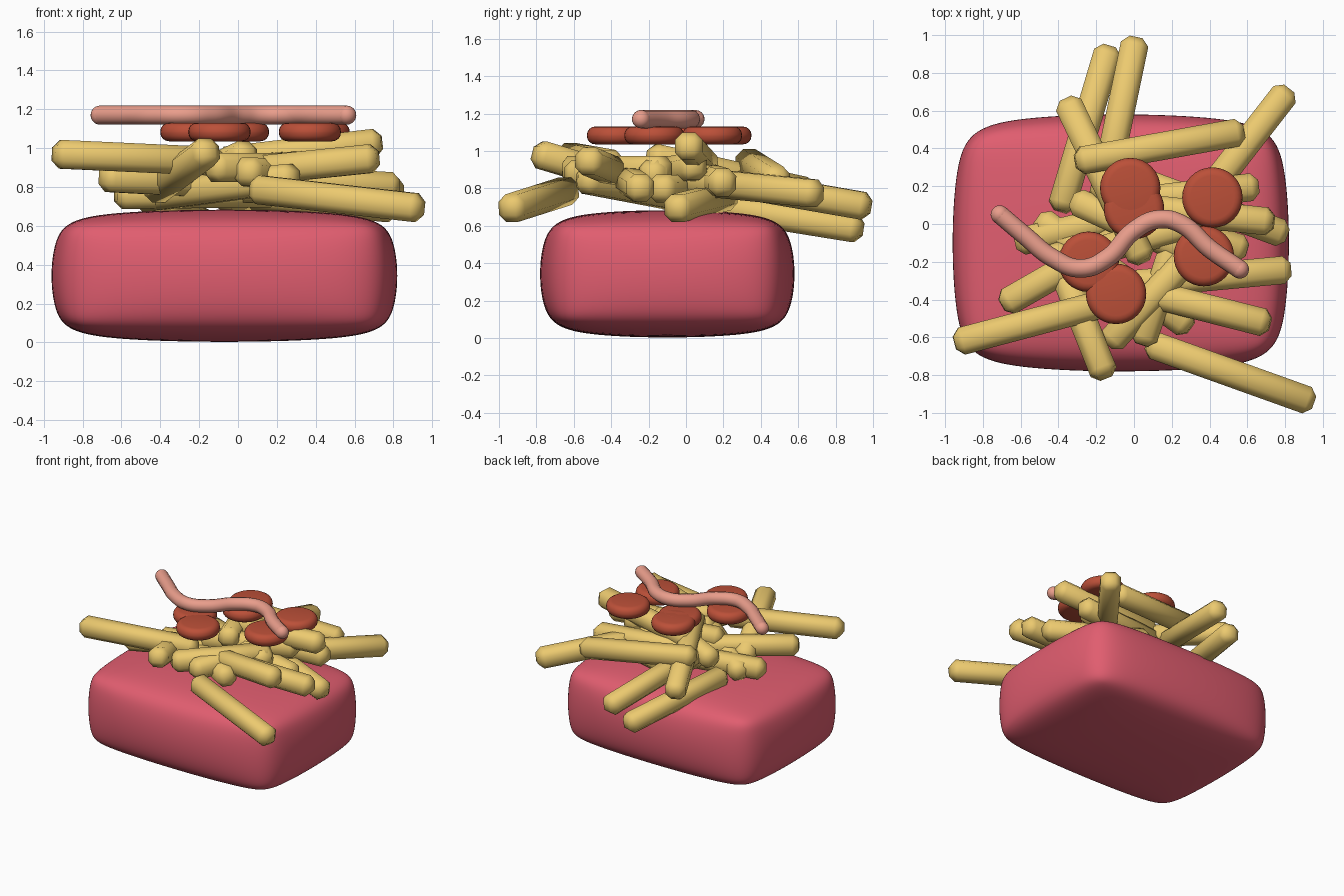
import bpy, bmesh
from mathutils import Vector

if "Cube" in bpy.data.objects:
    bpy.data.objects.remove(bpy.data.objects["Cube"])


def material(name, rgb):
    m = bpy.data.materials.new(name)
    m.diffuse_color = (*rgb, 1)
    m.use_nodes = True
    m.node_tree.nodes["Principled BSDF"].inputs["Base Color"].default_value = m.diffuse_color
    return m


RED = material("carton_red", (0.75, 0.11, 0.16))
YELLOW = material("fry_yellow", (0.84, 0.59, 0.16))
BROWN = material("slice_red", (0.50, 0.08, 0.04))
PINK = material("sauce_pink", (0.82, 0.34, 0.26))


def finish(bm, name, mat):
    mesh = bpy.data.meshes.new(name)
    bm.to_mesh(mesh)
    bm.free()
    ob = bpy.data.objects.new(name, mesh)
    bpy.context.collection.objects.link(ob)
    mesh.materials.append(mat)
    mesh.shade_smooth()
    return ob


def bevel(bm, width, segments, edges=None):
    bmesh.ops.bevel(bm, geom=edges or bm.edges[:], offset=width, segments=segments,
                    profile=0.5, affect='EDGES')


# Pillowy box base: chamfered cube, subdivided, flattened to its final size
size = Vector((1.78, 1.36, 0.68))
bm = bmesh.new()
bmesh.ops.create_cube(bm, size=1)
bmesh.ops.scale(bm, vec=(1.78, 1.36, 1.1), verts=bm.verts)
bevel(bm, 0.19, 1)
base = finish(bm, "base_box", RED)
base.location = (-0.07, -0.10, 0.343)
sub = base.modifiers.new("soften", 'SUBSURF')
sub.levels = sub.render_levels = 4
bpy.context.view_layer.update()
soft = base.evaluated_get(bpy.context.evaluated_depsgraph_get()).data
for i in range(3):
    extent = max(v.co[i] for v in soft.vertices) * 2
    base.scale[i] = size[i] / extent


# Fries: chamfered sticks between two end points
def fry(i, a, b, width=0.148):
    a, b = Vector(a), Vector(b)
    bm = bmesh.new()
    bmesh.ops.create_cube(bm, size=1)
    bmesh.ops.scale(bm, vec=(width, width, (b - a).length), verts=bm.verts)
    bevel(bm, 0.04, 1)
    ob = finish(bm, f"fry_{i}", YELLOW)
    ob.location = (a + b) / 2
    ob.rotation_euler = (b - a).to_track_quat('Z', 'Y').to_euler()


fries = [
    ((0.07, -0.63, 0.79), (0.95, -0.945, 0.69)),
    ((-0.95, -0.63, 0.97), (-0.08, -0.40, 0.93)),
    ((0.28, 0.02, 0.84), (0.82, 0.715, 0.77)),
    ((-0.31, 0.33, 0.94), (0.58, 0.49, 0.84)),
    ((0.05, -0.36, 0.88), (0.72, -0.53, 0.95)),
    ((-0.10, 0.10, 0.93), (0.74, 0.01, 1.03)),
    ((-0.02, -0.32, 0.85), (0.83, -0.24, 0.80)),
    ((0.05, 0.22, 0.76), (0.81, -0.06, 0.69)),
    ((-0.15, 0.10, 0.86), (0.66, 0.20, 0.83)),
    ((0.01, 0.985, 0.70), (-0.17, 0.12, 0.85)),
    ((-0.13, 0.94, 0.58), (-0.39, 0.07, 0.72)),
    ((-0.36, 0.66, 0.78), (0.05, -0.20, 0.97)),
    ((-0.15, -0.81, 0.99), (-0.43, -0.11, 0.78)),
    ((-0.70, -0.43, 0.85), (0.05, 0.00, 0.81)),
    ((-0.63, -0.10, 0.76), (0.20, 0.10, 0.77)),
    ((-0.51, 0.03, 0.74), (0.30, -0.55, 0.85)),
    ((-0.14, -0.64, 0.90), (0.36, -0.10, 0.90)),
    ((0.04, -0.64, 0.88), (0.30, 0.16, 0.85)),
    ((-0.20, 0.10, 0.79), (0.60, -0.14, 0.80)),
    ((-0.33, 0.13, 0.84), (0.40, -0.20, 0.88)),
    ((-0.22, -0.15, 0.88), (0.50, 0.05, 0.92)),
]
for i, (a, b) in enumerate(fries):
    fry(i + 1, a, b)

# Round slices on top
slices = [(-0.02, 0.19), (0, 0.08), (0.415, 0.14), (0.37, -0.17), (-0.24, -0.20), (-0.095, -0.37)]
for i, (x, y) in enumerate(slices):
    bm = bmesh.new()
    bmesh.ops.create_cone(bm, cap_ends=True, segments=32, radius1=0.16, radius2=0.16, depth=0.095)
    rims = [e for e in bm.edges if abs(e.verts[0].co.z - e.verts[1].co.z) < 0.001]
    bevel(bm, 0.044, 4, rims)
    ob = finish(bm, f"slice_{i + 1}", BROWN)
    ob.location = (x, y, 1.083)

# Wavy sauce strip with round ends
path = [(-0.71, 0.05), (-0.58, -0.06), (-0.43, -0.18), (-0.28, -0.235), (-0.14, -0.18),
        (0.0, -0.035), (0.13, 0.025), (0.25, 0.0), (0.40, -0.13), (0.56, -0.24)]
cu = bpy.data.curves.new("sauce_strip", 'CURVE')
cu.dimensions = '3D'
cu.bevel_depth = 0.049
cu.bevel_resolution = 4
cu.resolution_u = 8
sp = cu.splines.new('BEZIER')
sp.bezier_points.add(len(path) - 1)
for p, (x, y) in zip(sp.bezier_points, path):
    p.co = (x, y, 1.17)
    p.handle_left_type = p.handle_right_type = 'AUTO'
cu.materials.append(PINK)
bpy.context.collection.objects.link(bpy.data.objects.new("sauce_strip", cu))
for name, (x, y) in (("sauce_end_left", path[0]), ("sauce_end_right", path[-1])):
    bm = bmesh.new()
    bmesh.ops.create_uvsphere(bm, u_segments=20, v_segments=12, radius=0.049)
    finish(bm, name, PINK).location = (x, y, 1.17)
